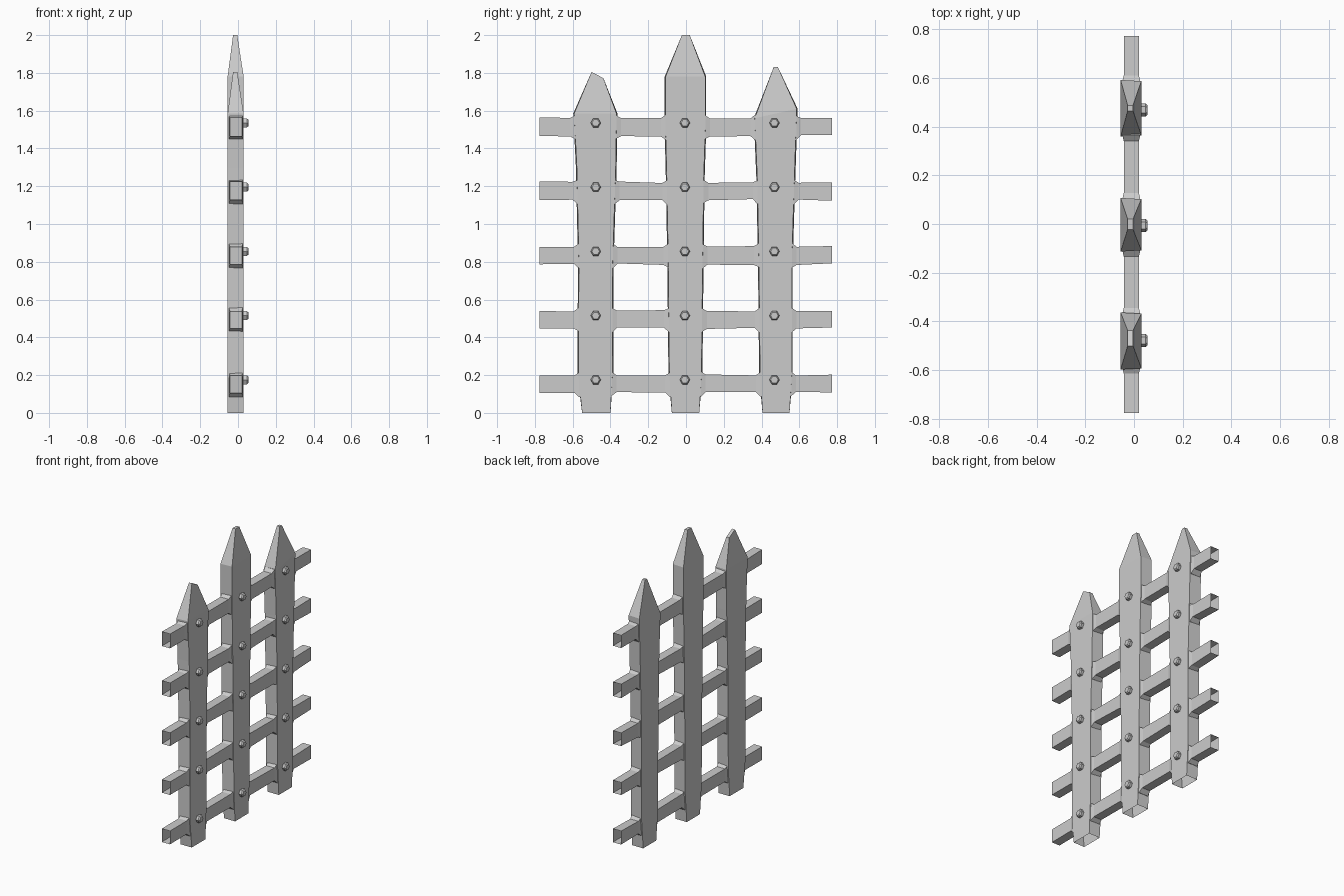
import bpy, bmesh, math, random
from mathutils import Vector

if "Cube" in bpy.data.objects:
    bpy.data.objects.remove(bpy.data.objects["Cube"])

random.seed(4)


def loft(name, rings, cap_end=False):
    """Skin equal-length point rings into an open tube, optionally capped at the end."""
    bm = bmesh.new()
    loops = [[bm.verts.new(p) for p in ring] for ring in rings]
    for a, b in zip(loops, loops[1:]):
        n = len(a)
        for i in range(n):
            bm.faces.new((a[i], a[(i + 1) % n], b[(i + 1) % n], b[i]))
    if cap_end:
        bm.faces.new(loops[-1])
    bmesh.ops.recalc_face_normals(bm, faces=bm.faces)
    # open tubes: make sure the normals face outwards
    centre = sum((v.co for v in loops[0]), Vector()) / len(loops[0])
    face = loops[0][0].link_faces[0]
    if face.normal.dot(face.calc_center_median() - centre) < 0:
        bmesh.ops.reverse_faces(bm, faces=bm.faces)
    mesh = bpy.data.meshes.new(name)
    bm.to_mesh(mesh)
    bm.free()
    obj = bpy.data.objects.new(name, mesh)
    bpy.context.collection.objects.link(obj)
    return obj


# Pickets: levels of (left y, left z, right y, right z), open at the bottom
pickets = {
    "left_picket": [(-.55, 0, -.40, 0), (-.57, .20, -.39, .20), (-.567, .80, -.388, .80),
                    (-.578, 1.30, -.372, 1.30), (-.592, 1.585, -.368, 1.585),
                    (-.50, 1.805, -.437, 1.772)],
    "middle_picket": [(-.075, 0, .07, 0), (-.088, .20, .082, .20), (-.094, .80, .088, .80),
                      (-.102, 1.25, .094, 1.25), (-.108, 1.50, .102, 1.50),
                      (-.108, 1.78, .102, 1.78), (-.022, 2.0, .02, 2.0)],
    "right_picket": [(.405, 0, .548, 0), (.392, .20, .56, .20), (.386, .80, .56, .80),
                     (.377, 1.25, .574, 1.25), (.364, 1.56, .586, 1.61),
                     (.464, 1.83, .487, 1.83)],
}
for name, levels in pickets.items():
    rings = []
    for i, (yl, zl, yr, zr) in enumerate(levels):
        tip = i == len(levels) - 1
        xb, xf = (-.026, -.004) if tip else (-.055, .03)
        g = 0 if tip or i == 0 else .005     # back slightly wider than the front
        rings.append([(xb, yl - g, zl), (xf, yl, zl), (xf, yr, zr), (xb, yr + g, zr)])
    loft(name, rings, cap_end=True)


def picket_edges(levels, z):
    """Left and right edge of a picket at height z."""
    for a, b in zip(levels, levels[1:]):
        if a[1] <= z <= b[1]:
            t = (z - a[1]) / (b[1] - a[1])
            return a[0] + t * (b[0] - a[0]), a[2] + t * (b[2] - a[2])


# Rails: open-ended square tubes that flare where they meet the pickets
rail_bottoms = [.108 + .34 * i for i in range(5)]
for n, z0 in enumerate(rail_bottoms):
    stations = [(-.775, 0)]
    for levels in pickets.values():
        l, r = picket_edges(levels, z0 + .05)
        stations += [(l - .025, 0), (l, .02), (r, .02), (r + .025, 0)]
    stations.append((.772, 0))
    rings = []
    for y, flare in stations:
        lo = z0 - flare + random.uniform(-.005, .004)
        hi = z0 + .093 + flare * .7 + random.uniform(-.004, .004)
        xb, xf = -.042 - flare * .3, .02 + flare * .3
        rings.append([(xb, y, lo), (xf, y, lo), (xf, y, hi), (xb, y, hi)])
    loft(f"rail_{n + 1}", rings)


# Bolts: hexagonal heads with a narrowed outer rim
def hexagon(x, y, z, r):
    return [(x, y + r * math.cos(k * math.pi / 3), z + r * math.sin(k * math.pi / 3))
            for k in range(6)]


for col, y in enumerate((-.478, -.006, .468)):
    for row in range(5):
        z = .175 + .34 * row
        loft(f"bolt_{col + 1}_{row + 1}",
             [hexagon(.026, y, z, .027), hexagon(.047, y, z, .027), hexagon(.055, y, z, .02)],
             cap_end=True)
